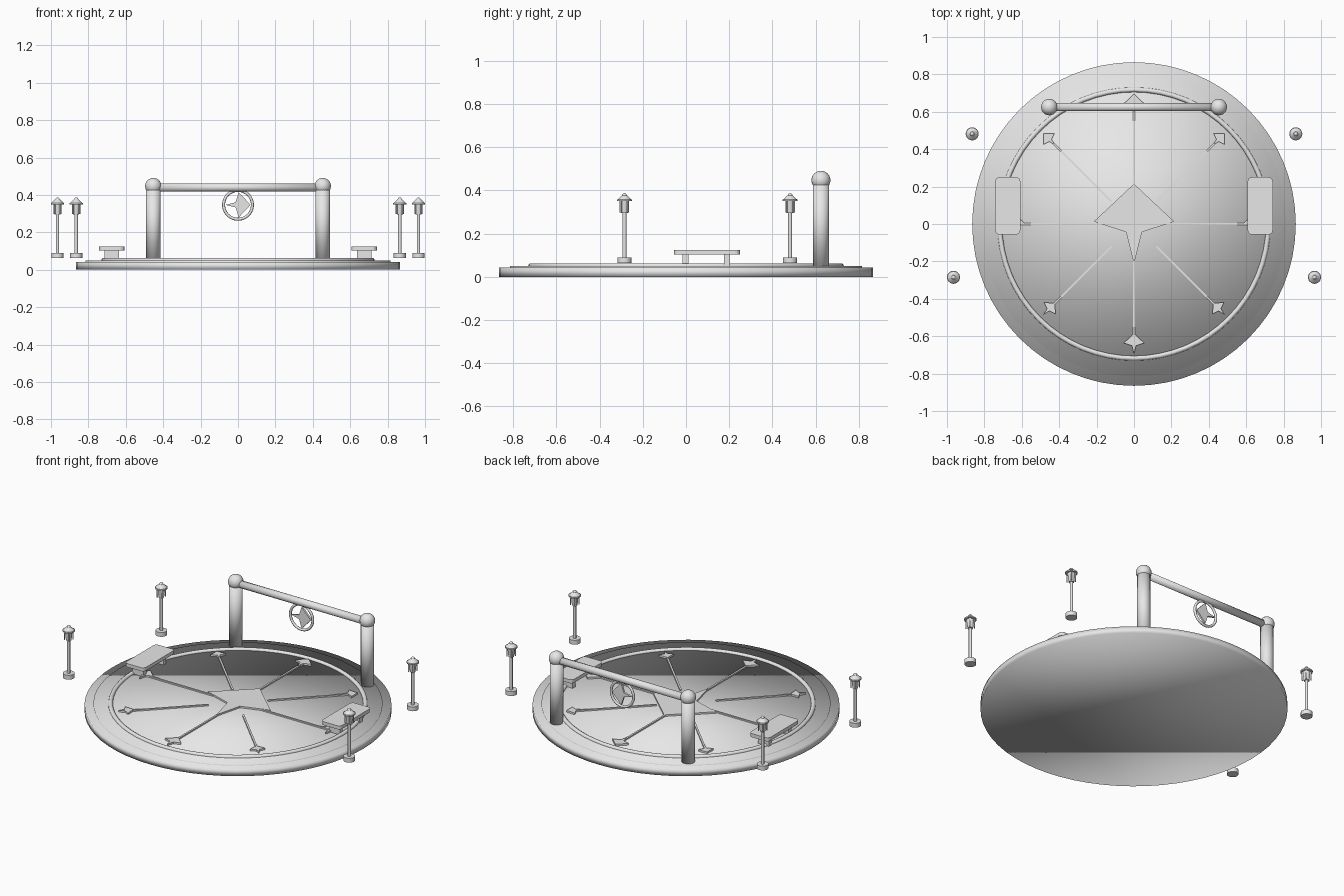
import bpy, bmesh, math
from mathutils import Matrix

default_cube = bpy.data.objects.get("Cube")
if default_cube:
    bpy.data.objects.remove(default_cube, do_unlink=True)

# One stone grey for everything
grey = bpy.data.materials.new("stone_grey")
grey.use_nodes = True
colour = (0.8, 0.8, 0.8, 1)
grey.diffuse_color = colour
grey.node_tree.nodes["Principled BSDF"].inputs["Base Color"].default_value = colour


def finish(name, smooth=None):
    """Name the active object, give it the material and shade it."""
    obj = bpy.context.object
    obj.name = name
    obj.data.materials.append(grey)
    if smooth == "full":
        bpy.ops.object.shade_smooth()
    elif smooth == "angle":
        bpy.ops.object.shade_smooth_by_angle(angle=math.radians(40))
    return obj


def cylinder(name, r, z0, z1, x=0, y=0, sides=24, smooth="full", top=None):
    bpy.ops.mesh.primitive_cone_add(
        vertices=sides, radius1=r, radius2=r if top is None else top,
        depth=z1 - z0, location=(x, y, (z0 + z1) / 2))
    return finish(name, smooth)


def ball(name, r, location):
    bpy.ops.mesh.primitive_uv_sphere_add(segments=24, ring_count=12, radius=r, location=location)
    return finish(name, "full")


def ring(name, major, minor, location, rotation=(0, 0, 0)):
    bpy.ops.mesh.primitive_torus_add(
        major_radius=major, minor_radius=minor, major_segments=64,
        minor_segments=10, location=location, rotation=rotation)
    return finish(name, "full")


def box(name, size, location, angle=0):
    bpy.ops.mesh.primitive_cube_add(size=1, location=location, rotation=(0, 0, angle))
    obj = bpy.context.object
    obj.scale = size
    bpy.ops.object.transform_apply(location=False, rotation=False, scale=True)
    return finish(name)


def star(name, r, thickness, matrix):
    """Compass point: straight upper sides, hollowed lower sides."""
    outline = [(0, 1), (-1, 0.06), (-0.2, -0.2), (0, -1), (0.2, -0.2), (1, 0.06)]
    bm = bmesh.new()
    face = bm.faces.new([bm.verts.new((x * r, y * r, -thickness / 2)) for x, y in outline])
    rim = bmesh.ops.extrude_face_region(bm, geom=[face])["geom"]
    bmesh.ops.translate(bm, vec=(0, 0, thickness),
                        verts=[v for v in rim if isinstance(v, bmesh.types.BMVert)])
    bmesh.ops.recalc_face_normals(bm, faces=bm.faces)
    mesh = bpy.data.meshes.new(name)
    bm.to_mesh(mesh)
    bm.free()
    obj = bpy.data.objects.new(name, mesh)
    bpy.context.collection.objects.link(obj)
    obj.matrix_world = matrix
    mesh.materials.append(grey)


FLOOR = 0.05

# Round stepped platform with an inlaid ring
cylinder("platform_base", 0.865, 0, 0.042, sides=64)
cylinder("platform_floor", 0.815, 0.03, FLOOR, sides=64)
ring("floor_ring", 0.718, 0.013, (0, 0, FLOOR))

# Compass rose: centre star, eight spokes and their end markers
star("centre_star", 0.215, 0.012, Matrix.Translation((0, 0, FLOOR + 0.004)))
for i in range(8):
    a = i * math.pi / 4
    c, s = math.cos(a), math.sin(a)
    box(f"spoke_{i}", (0.44, 0.011, 0.01), (0.39 * c, 0.39 * s, FLOOR + 0.003), a)
    diagonal = i % 2 == 1
    # diagonal markers lean with their spoke, the others all face the back
    lean = math.atan(-c / s) if diagonal else 0
    star(f"spoke_marker_{i}", 0.043 if diagonal else 0.055, 0.012,
         Matrix.Translation((0.64 * c, 0.64 * s, FLOOR + 0.005)) @ Matrix.Rotation(lean, 4, "Z"))

# Gateway at the back
GATE_Y, BEAM_Z = 0.625, 0.44
for side, x in (("right", -0.453), ("left", 0.453)):
    cylinder(f"gate_post_{side}", 0.038, FLOOR - 0.01, BEAM_Z, x, GATE_Y, 32)
    ball(f"gate_ball_{side}", 0.044, (x, GATE_Y, BEAM_Z + 0.007))
beam = cylinder("gate_beam", 0.022, -0.45, 0.45, sides=24)
beam.rotation_euler = (0, math.pi / 2, 0)
beam.location = (0, GATE_Y, BEAM_Z)

# Hanging compass emblem
EMBLEM_Z = 0.347
upright = Matrix.Rotation(math.pi / 2, 4, "X")
ring("emblem_ring", 0.077, 0.008, (0, GATE_Y, EMBLEM_Z), (math.pi / 2, 0, 0))
star("emblem_star", 0.067, 0.012,
     Matrix.Translation((0, GATE_Y, EMBLEM_Z)) @ upright @ Matrix.Rotation(-math.pi / 2, 4, "Z"))

# Benches on both sides
for side, x in (("right", -0.675), ("left", 0.675)):
    seat = box(f"bench_seat_{side}", (0.134, 0.306, 0.022), (x, 0.097, 0.114))
    bm = bmesh.new()
    bm.from_mesh(seat.data)
    corners = [e for e in bm.edges if abs(e.verts[0].co.z - e.verts[1].co.z) > 0.01]
    bmesh.ops.bevel(bm, geom=corners, offset=0.022, segments=4, profile=0.5, affect="EDGES")
    bm.to_mesh(seat.data)
    bm.free()
    for end, y in (("front", -0.003), ("back", 0.19)):
        box(f"bench_leg_{side}_{end}", (0.075, 0.027, 0.06), (x, y, 0.076))

# Four lantern posts standing around the platform
for row, x_row, y in (("back", 0.865, 0.482), ("front", 0.965, -0.285)):
    for side, sign in (("right", -1), ("left", 1)):
        x = sign * x_row
        tag = f"{row}_{side}"
        cylinder(f"lamp_foot_{tag}", 0.033, 0.063, 0.09, x, y, smooth="angle")
        cylinder(f"lamp_pole_{tag}", 0.009, 0.085, 0.30, x, y, 12, "angle")
        cylinder(f"lamp_glass_{tag}", 0.016, 0.295, 0.352, x, y, 16, "angle", top=0.022)
        cylinder(f"lamp_brim_{tag}", 0.035, 0.350, 0.358, x, y, smooth="angle")
        cylinder(f"lamp_cap_{tag}", 0.032, 0.358, 0.377, x, y, smooth="angle", top=0.012)
        ball(f"lamp_finial_{tag}", 0.011, (x, y, 0.376))
        for i in range(4):
            a = math.pi / 4 + i * math.pi / 2
            box(f"lamp_bar_{tag}_{i}", (0.006, 0.008, 0.056),
                (x + 0.024 * math.cos(a), y + 0.024 * math.sin(a), 0.325), a)
